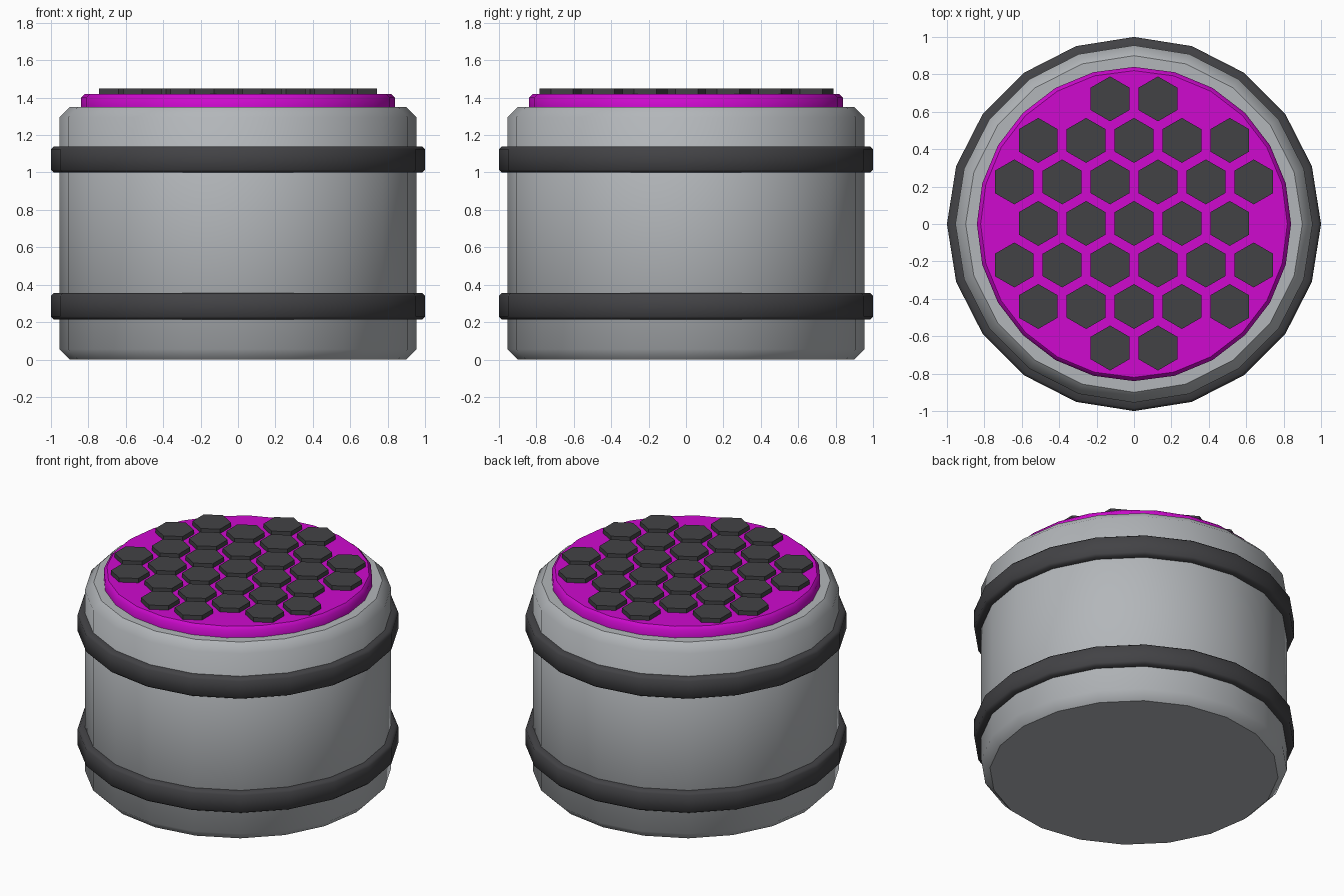
import bpy, bmesh
from math import cos, sin, tau, radians

cube = bpy.data.objects.get("Cube")
if cube:
    bpy.data.objects.remove(cube)


def material(name, color):
    m = bpy.data.materials.new(name)
    m.use_nodes = True
    m.diffuse_color = (*color, 1)
    m.node_tree.nodes["Principled BSDF"].inputs["Base Color"].default_value = (*color, 1)
    return m


GREY = material("light grey metal", (0.45, 0.47, 0.49))
DARK = material("dark rubber", (0.055, 0.055, 0.06))
MAGENTA = material("magenta", (0.62, 0.003, 0.62))


def lathe(name, profile, sides, mat, closed=False, angle=50):
    """Spin an (r, z) profile; cap both ends, or close it into a hoop."""
    bm = bmesh.new()
    rings = [[bm.verts.new((r * cos(tau * i / sides), r * sin(tau * i / sides), z))
              for i in range(sides)] for r, z in profile]
    pairs = list(zip(rings, rings[1:]))
    if closed:
        pairs.append((rings[-1], rings[0]))
    else:
        bm.faces.new(rings[0])
        bm.faces.new(rings[-1])
    for a, b in pairs:
        for i in range(sides):
            j = (i + 1) % sides
            bm.faces.new((a[i], a[j], b[j], b[i]))
    bmesh.ops.recalc_face_normals(bm, faces=bm.faces)
    # Keep flat caps crisp against the rounded wall
    for f in bm.faces:
        f.smooth = len(f.verts) == 4
    for e in bm.edges:
        cap = any(len(f.verts) != 4 for f in e.link_faces)
        e.smooth = not cap and e.calc_face_angle(0) < radians(angle)
    mesh = bpy.data.meshes.new(name)
    bm.to_mesh(mesh)
    bm.free()
    mesh.materials.append(mat)
    ob = bpy.data.objects.new(name, mesh)
    bpy.context.collection.objects.link(ob)
    return ob


# Drum body with chamfered rims
lathe("drum_body", [(0.90, 0), (0.955, 0.055), (0.955, 1.295), (0.90, 1.35)], 20, GREY)

# Two hoops
for name, z in (("lower_hoop", 0.215), ("upper_hoop", 1.0)):
    lathe(name, [(0.94, z), (0.985, z), (1.0, z + 0.015), (1.0, z + 0.125),
                 (0.985, z + 0.14), (0.94, z + 0.14)], 20, DARK, closed=True)

# Coloured top disc
lathe("top_disc", [(0.84, 1.34), (0.84, 1.40), (0.82, 1.42)], 24, MAGENTA)

# Honeycomb of raised hexagonal pads, mirrored rows
counts = {-3: 2, -2: 5, -1: 6, 0: 5, 1: 6, 2: 5, 3: 2}
for row, count in counts.items():
    for k in range(count):
        pad = lathe(f"hex_pad_{row + 4}_{k + 1}", [(0.12, 1.41), (0.12, 1.45)], 6, DARK, angle=30)
        pad.rotation_euler.z = tau / 12
        pad.location = ((k - (count - 1) / 2) * 0.256, row * 0.222 + 0.003, 0)
